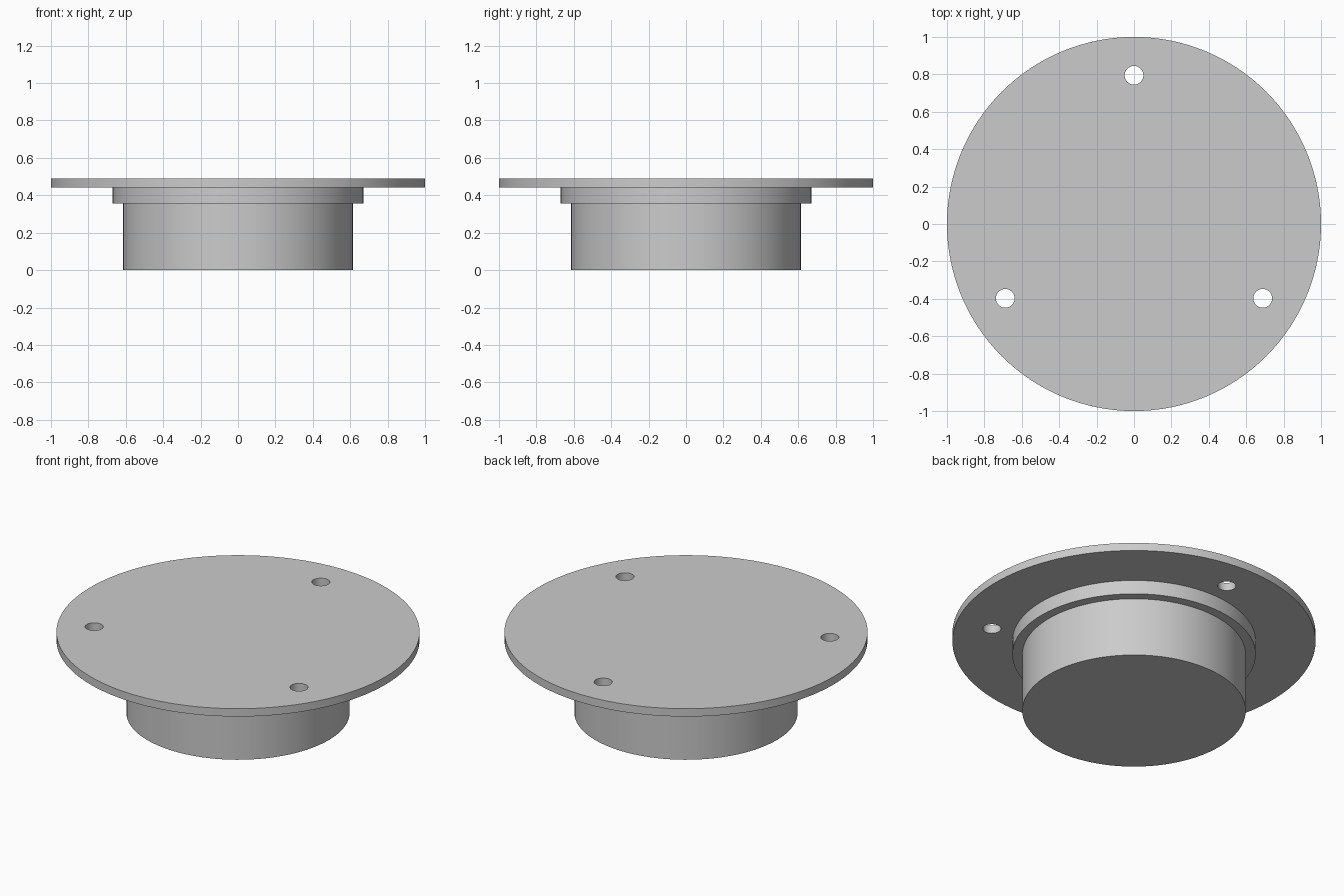
import bpy, bmesh
from math import pi, sin, cos, radians

if "Cube" in bpy.data.objects:
    bpy.data.objects.remove(bpy.data.objects["Cube"], do_unlink=True)

SEGMENTS = 128

grey = bpy.data.materials.new("plain grey")
grey.use_nodes = True
colour = (0.6, 0.6, 0.6, 1)
grey.diffuse_color = colour
grey.node_tree.nodes["Principled BSDF"].inputs["Base Color"].default_value = colour


def lathe(name, profile):
    """Closed solid turned about z from (radius, height) points, capped at both ends."""
    bm = bmesh.new()
    rings = [[bm.verts.new((r * cos(2 * pi * i / SEGMENTS), r * sin(2 * pi * i / SEGMENTS), z))
              for i in range(SEGMENTS)] for r, z in profile]
    for low, high in zip(rings, rings[1:]):
        for i in range(SEGMENTS):
            j = (i + 1) % SEGMENTS
            bm.faces.new((low[i], low[j], high[j], high[i]))
    bm.faces.new(rings[0][::-1])
    bm.faces.new(rings[-1])
    mesh = bpy.data.meshes.new(name)
    bm.to_mesh(mesh)
    bm.free()
    mesh.materials.append(grey)
    obj = bpy.data.objects.new(name, mesh)
    bpy.context.collection.objects.link(obj)
    return obj


# Plug body, stepped shoulder and wide flange in one turned solid
plug = lathe("flanged_plug", [(0.615, 0), (0.615, 0.357), (0.67, 0.357),
                              (0.67, 0.442), (1, 0.442), (1, 0.49)])

# Three screw holes evenly spaced through the flange
for k in range(3):
    angle = radians(90 + 120 * k)
    bpy.ops.mesh.primitive_cylinder_add(vertices=48, radius=0.05, depth=0.3,
                                        location=(0.795 * cos(angle), 0.795 * sin(angle), 0.46))
    cutter = bpy.context.object
    cutter.name = "screw_hole_cutter"
    cutter.data.materials.append(grey)
    cutter.hide_render = True
    bpy.context.view_layer.objects.active = plug
    hole = plug.modifiers.new("screw_hole", "BOOLEAN")
    hole.operation = "DIFFERENCE"
    hole.solver = "EXACT"
    hole.object = cutter
    bpy.ops.object.modifier_apply(modifier=hole.name)
    bpy.data.objects.remove(cutter, do_unlink=True)

# Smooth round walls, crisp rims
bpy.ops.object.select_all(action="DESELECT")
plug.select_set(True)
bpy.context.view_layer.objects.active = plug
bpy.ops.object.shade_smooth_by_angle(angle=radians(30))
